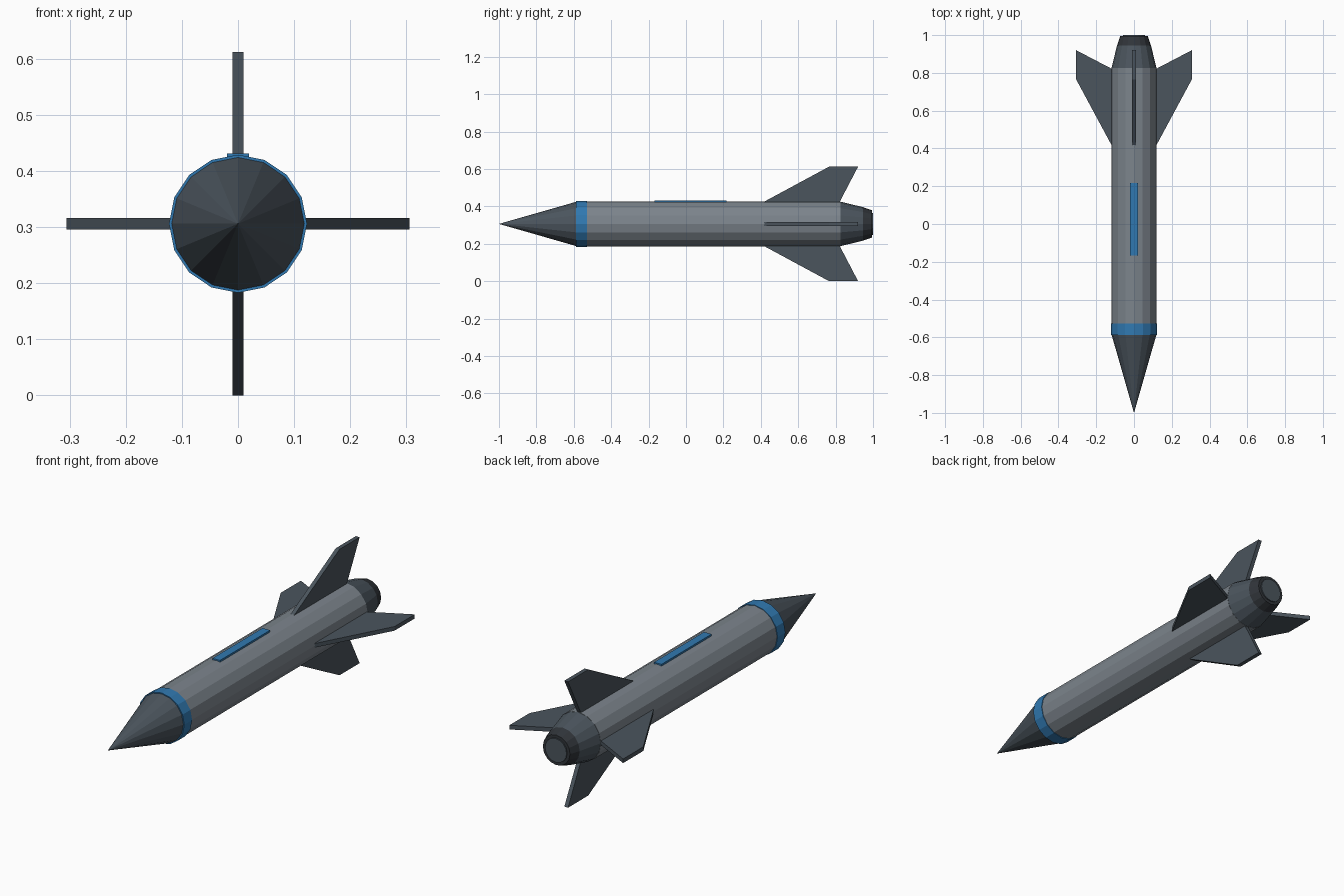
import bpy, bmesh
from math import pi, sin, cos
from mathutils import Matrix, Vector

if "Cube" in bpy.data.objects:
    bpy.data.objects.remove(bpy.data.objects["Cube"])

AXIS_Z = 0.306   # height of the long axis
SIDES = 16


def material(name, rgb):
    m = bpy.data.materials.new(name)
    m.diffuse_color = (*rgb, 1)
    m.use_nodes = True
    m.node_tree.nodes["Principled BSDF"].inputs["Base Color"].default_value = m.diffuse_color
    return m


body_grey = material("body_grey", (0.20, 0.23, 0.26))
dark_grey = material("dark_grey", (0.07, 0.09, 0.11))
nozzle_grey = material("nozzle_grey", (0.03, 0.035, 0.042))
blue = material("blue", (0.03, 0.19, 0.44))


def finish(bm, name, mat):
    bmesh.ops.recalc_face_normals(bm, faces=bm.faces[:])
    mesh = bpy.data.meshes.new(name)
    bm.to_mesh(mesh)
    bm.free()
    mesh.materials.append(mat)
    obj = bpy.data.objects.new(name, mesh)
    bpy.context.collection.objects.link(obj)
    return obj


def section(name, y0, r0, y1, r1, mat):
    """Faceted cylinder or cone along y; r0 = 0 gives a point."""
    bm = bmesh.new()
    ring = lambda y, r: [bm.verts.new((r * cos(2 * pi * i / SIDES), y,
                                       AXIS_Z + r * sin(2 * pi * i / SIDES)))
                         for i in range(SIDES)]
    back = ring(y1, r1)
    bm.faces.new(back)
    if r0 == 0:
        tip = bm.verts.new((0, y0, AXIS_Z))
        for i in range(SIDES):
            bm.faces.new((tip, back[i], back[(i + 1) % SIDES]))
    else:
        front = ring(y0, r0)
        bm.faces.new(front)
        for i in range(SIDES):
            j = (i + 1) % SIDES
            bm.faces.new((front[i], front[j], back[j], back[i]))
    return finish(bm, name, mat)


# Fuselage sections, front to back
section("nose_cone", -1.0, 0, -0.585, 0.119, dark_grey)
section("nose_band", -0.588, 0.123, -0.528, 0.123, blue)
section("body_tube", -0.585, 0.12, 0.825, 0.12, body_grey)
section("tail_cone", 0.825, 0.119, 0.945, 0.09, dark_grey)
section("nozzle", 0.945, 0.09, 0.995, 0.073, nozzle_grey)
section("exhaust_disc", 0.98, 0.058, 1.0, 0.058, dark_grey)

# Four swept fins
FIN = [(0.105, 0.392), (0.306, 0.765), (0.306, 0.92), (0.105, 0.815)]
for i, side in enumerate(("right", "top", "left", "bottom")):
    bm = bmesh.new()
    face = bm.faces.new([bm.verts.new((r, y, -0.01)) for r, y in FIN])
    ext = bmesh.ops.extrude_face_region(bm, geom=[face])
    bmesh.ops.translate(bm, vec=Vector((0, 0, 0.02)),
                        verts=[v for v in ext["geom"] if isinstance(v, bmesh.types.BMVert)])
    bm.transform(Matrix.Translation((0, 0, AXIS_Z)) @ Matrix.Rotation(-i * pi / 2, 4, 'Y'))
    finish(bm, side + "_fin", dark_grey)

# Raised stripe along the top
bm = bmesh.new()
bmesh.ops.create_cube(bm, size=1, matrix=Matrix.Translation((0, 0.025, 0.4235))
                      @ Matrix.Diagonal((0.04, 0.385, 0.015, 1)))
finish(bm, "top_stripe", blue)
